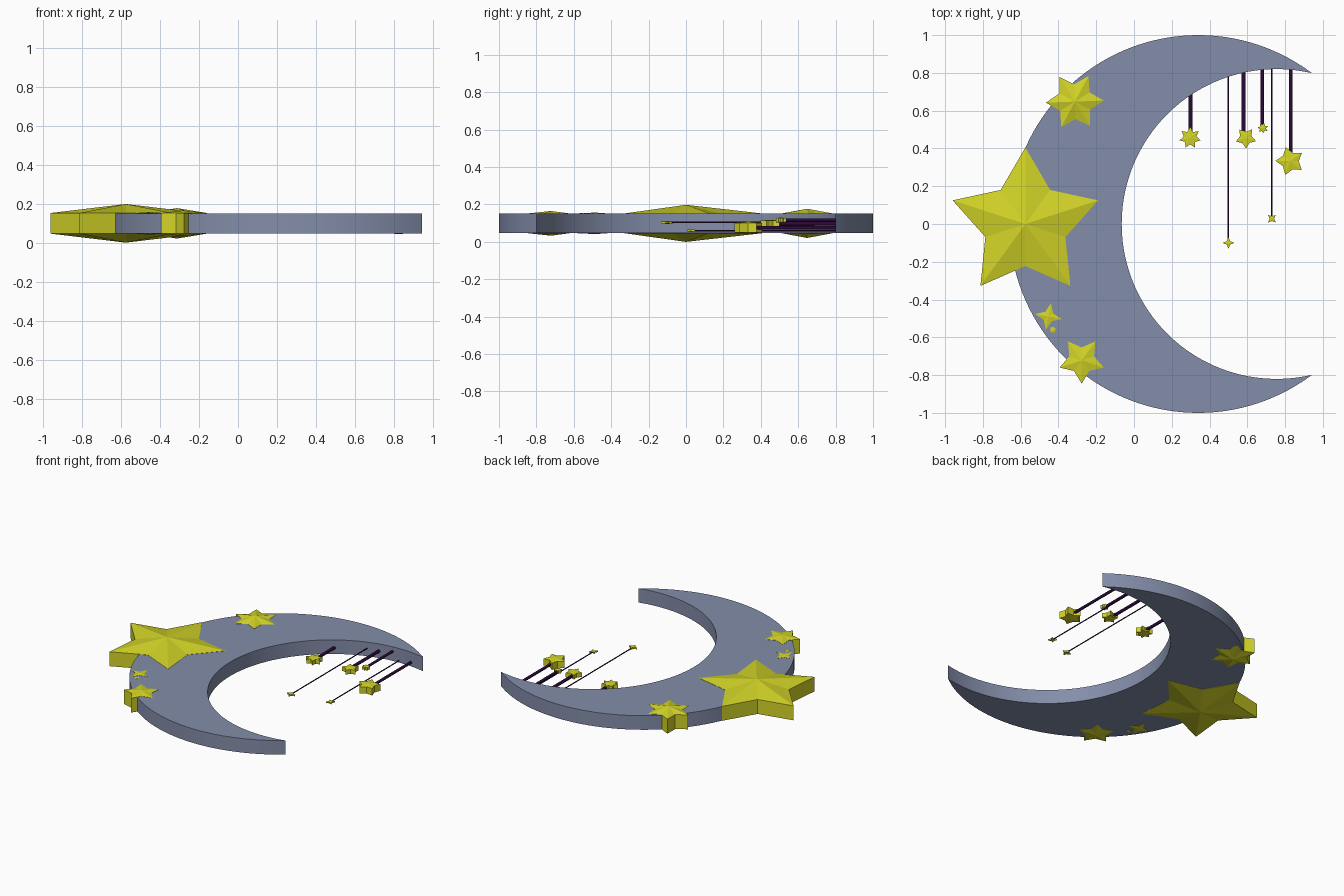
import bpy, bmesh, math
from mathutils import Vector

if "Cube" in bpy.data.objects:
    bpy.data.objects.remove(bpy.data.objects["Cube"])


def material(name, rgb):
    m = bpy.data.materials.new(name)
    m.diffuse_color = (*rgb, 1)
    m.use_nodes = True
    m.node_tree.nodes["Principled BSDF"].inputs["Base Color"].default_value = m.diffuse_color
    return m


BLUE = material("dusty blue", (0.23, 0.27, 0.40))
YELLOW = material("star yellow", (0.65, 0.66, 0.02))
PURPLE = material("dark purple", (0.024, 0.003, 0.04))
MID = 0.099      # height of the middle plane
HALF = 0.0515    # half thickness of the moon


def finish(name, bm, mat):
    bmesh.ops.recalc_face_normals(bm, faces=bm.faces[:])
    me = bpy.data.meshes.new(name)
    bm.to_mesh(me)
    bm.free()
    me.materials.append(mat)
    ob = bpy.data.objects.new(name, me)
    bpy.context.collection.objects.link(ob)
    return ob


def star(name, x, y, z, r, points, angle, ratio, half, apex):
    """Star prism whose top and bottom rise to a shallow centre peak."""
    bm = bmesh.new()
    rings = []
    for s in (-1, 1):
        ring = []
        for i in range(points * 2):
            a = math.radians(angle) + math.pi * i / points
            d = r if i % 2 == 0 else r * ratio
            ring.append(bm.verts.new((x + d * math.cos(a), y + d * math.sin(a), z + s * half)))
        peak = bm.verts.new((x, y, z + s * apex))
        for i in range(points * 2):
            bm.faces.new((ring[i - 1], ring[i], peak))
        rings.append(ring)
    lo, hi = rings
    for i in range(points * 2):
        bm.faces.new((lo[i - 1], lo[i], hi[i], hi[i - 1]))
    return finish(name, bm, YELLOW)


# Crescent moon: outer arc, then inner arc back, joined in strips
OC, OR, IC, IR = 0.34, 1.0, 0.755, 0.82
tip_x = (OR**2 - IR**2 - OC**2 + IC**2) / (2 * (IC - OC))
tip_y = math.sqrt(OR**2 - (tip_x - OC)**2)
N = 96


def arc(cx, r):
    a = math.atan2(tip_y, tip_x - cx)
    return [(cx + r * math.cos(t), r * math.sin(t))
            for t in (a + (2 * math.pi - 2 * a) * i / N for i in range(N + 1))]


bm = bmesh.new()
outer, inner = arc(OC, OR), arc(IC, IR)
layers = []
for z in (MID - HALF, MID + HALF):
    o = [bm.verts.new((*p, z)) for p in outer]
    n = [o[0]] + [bm.verts.new((*p, z)) for p in inner[1:-1]] + [o[-1]]
    for i in range(N):
        quad = list(dict.fromkeys((o[i], o[i + 1], n[i + 1], n[i])))
        bm.faces.new(quad)
    layers.append((o, n))
for k in (0, 1):
    a, b = layers[0][k], layers[1][k]
    for i in range(N):
        bm.faces.new((a[i], a[i + 1], b[i + 1], b[i]))
moon = finish("crescent_moon", bm, BLUE)
bpy.context.view_layer.objects.active = moon
moon.select_set(True)
bpy.ops.object.shade_smooth_by_angle(angle=math.radians(30))

# Stars set into the moon's outer edge
star("large_star", -0.575, 0, MID, 0.405, 5, 90, 0.55, 0.053, 0.099)
star("upper_star", -0.313, 0.648, MID, 0.153, 6, 2, 0.6, 0.053, 0.078)
star("lower_star", -0.277, -0.722, MID, 0.123, 5, 270, 0.56, 0.053, 0.066)
star("small_star", -0.453, -0.49, MID, 0.072, 4, -11, 0.42, 0.053, 0.058)
star("tiny_star", -0.43, -0.56, MID, 0.02, 6, 10, 0.6, 0.053, 0.055)

# Hanging stars: x, y, z, radius, points, angle, ratio, half, peak, string x, string radius
hanging = [
    (0.297, 0.456, 0.092, 0.057, 7, 90, 0.6, 0.016, 0.02, 0.30, 0.011),
    (0.500, -0.10, 0.104, 0.032, 4, 0, 0.4, 0.006, 0.008, 0.50, 0.004),
    (0.592, 0.455, 0.098, 0.056, 5, 55, 0.58, 0.016, 0.02, 0.58, 0.011),
    (0.682, 0.508, 0.116, 0.028, 7, 20, 0.6, 0.011, 0.014, 0.68, 0.009),
    (0.730, 0.028, 0.060, 0.030, 4, 45, 0.4, 0.005, 0.007, 0.73, 0.004),
    (0.826, 0.333, 0.076, 0.077, 5, 35, 0.6, 0.025, 0.033, 0.83, 0.010),
]
for i, (x, y, z, r, pts, ang, ratio, half, apex, sx, sr) in enumerate(hanging, 1):
    star(f"hanging_star_{i}", x, y, z, r, pts, ang, ratio, half, apex)
    # String from the star's upper edge to the moon's inner edge
    y0 = y + r * 0.45
    y1 = math.sqrt(IR**2 - (sx - IC)**2) + 0.01
    bpy.ops.mesh.primitive_cylinder_add(vertices=12, radius=sr, depth=y1 - y0,
                                        location=(sx, (y0 + y1) / 2, z),
                                        rotation=(math.pi / 2, 0, 0))
    string = bpy.context.object
    string.name = f"string_{i}"
    string.data.materials.append(PURPLE)
    bpy.ops.object.shade_smooth_by_angle(angle=math.radians(40))
